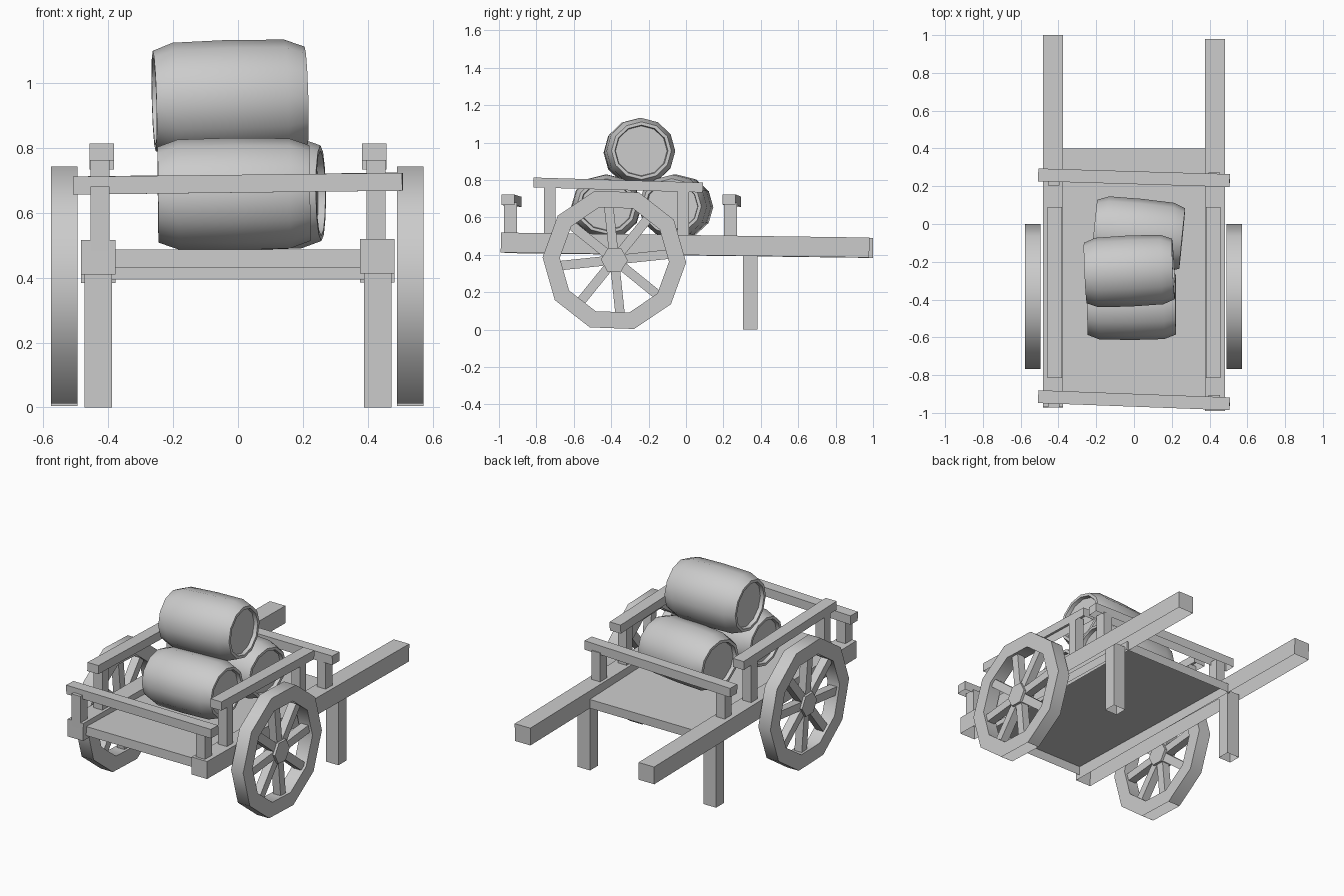
import bpy, bmesh, math
from mathutils import Vector, Matrix

if "Cube" in bpy.data.objects:
    bpy.data.objects.remove(bpy.data.objects["Cube"])

grey = bpy.data.materials.new("plain grey")
grey.use_nodes = True
grey.diffuse_color = (0.6, 0.6, 0.6, 1)
grey.node_tree.nodes["Principled BSDF"].inputs["Base Color"].default_value = (0.6, 0.6, 0.6, 1)


def finish(name, bm, smooth=None, open_bottom=False):
    bmesh.ops.recalc_face_normals(bm, faces=bm.faces)
    if open_bottom:
        # Leave the underside open
        middle = sum(v.co.z for v in bm.verts) / len(bm.verts)
        under = [f for f in bm.faces
                 if f.normal.z < -0.95 and f.calc_center_median().z < middle]
        bmesh.ops.delete(bm, geom=under, context='FACES')
    mesh = bpy.data.meshes.new(name)
    bm.to_mesh(mesh)
    bm.free()
    mesh.materials.append(grey)
    obj = bpy.data.objects.new(name, mesh)
    bpy.context.collection.objects.link(obj)
    if smooth:
        bpy.ops.object.select_all(action='DESELECT')
        obj.select_set(True)
        bpy.context.view_layer.objects.active = obj
        bpy.ops.object.shade_smooth_by_angle(angle=math.radians(smooth))


def frame(start, end):
    """Matrix with local x running from start to end, centred between them."""
    a, b = Vector(start), Vector(end)
    x = (b - a).normalized()
    up = Vector((0, 1, 0)) if abs(x.z) > 0.9 else Vector((0, 0, 1))
    y = up.cross(x).normalized()
    rot = Matrix((x, y, x.cross(y))).transposed().to_4x4()
    return Matrix.Translation((a + b) / 2) @ rot, (b - a).length


def add_beam(bm, start, end, width, height):
    m, length = frame(start, end)
    bmesh.ops.create_cube(bm, size=1, matrix=m @ Matrix.Diagonal((length, width, height, 1)))


def beam(name, start, end, width, height):
    bm = bmesh.new()
    add_beam(bm, start, end, width, height)
    finish(name, bm, open_bottom=True)


def add_lathe(bm, profile, sides, m, phase=0, closed=False):
    """Revolve (x, radius) points around local x."""
    rings = []
    for x, r in profile:
        rings.append([bm.verts.new(m @ Vector((x, r * math.cos(t), r * math.sin(t))))
                      for t in (phase + math.tau * i / sides for i in range(sides))])
    pairs = list(zip(rings, rings[1:]))
    if closed:
        pairs.append((rings[-1], rings[0]))
    else:
        bm.faces.new(rings[0])
        bm.faces.new(rings[-1])
    for p, q in pairs:
        for i in range(sides):
            j = (i + 1) % sides
            bm.faces.new((p[i], p[j], q[j], q[i]))


# Deck and the two long shafts
beam("deck", (0, -0.94, 0.459), (0, 0.40, 0.421), 0.78, 0.055)
beam("right_shaft", (-0.43, -0.97, 0.463), (-0.43, 1.0, 0.437), 0.106, 0.107)
beam("left_shaft", (0.429, -0.99, 0.466), (0.429, 0.98, 0.439), 0.106, 0.107)

# Legs, rail posts and side rails
for side, s in (("right", -1), ("left", 1)):
    beam(side + "_leg", (s * 0.43, 0.343, 0), (s * 0.43, 0.343, 0.42), 0.085, 0.077)
    for label, y in (("front", -0.938), ("back", 0.238)):
        beam(f"{side}_{label}_post", (s * 0.425, y, 0.48), (s * 0.425, y, 0.68), 0.06, 0.068)
    for label, y in (("front", -0.728), ("back", -0.015)):
        beam(f"{side}_{label}_side_post", (s * 0.425, y, 0.48), (s * 0.425, y, 0.765), 0.06, 0.06)
    beam(side + "_side_rail", (s * 0.42, -0.815, 0.787), (s * 0.42, 0.09, 0.76), 0.075, 0.053)

# Cross rails
beam("front_rail", (-0.507, -0.914, 0.683), (0.507, -0.952, 0.695), 0.068, 0.055)
beam("back_rail", (-0.507, 0.26, 0.684), (0.507, 0.23, 0.696), 0.068, 0.055)

# Wheels: faceted rim, eight spokes, six-sided hub
for side, x in (("right", -0.535), ("left", 0.531)):
    m = Matrix.Translation((x, -0.383, 0.373))
    turn = math.radians(-2)
    bm = bmesh.new()
    add_lathe(bm, [(-0.041, 0.384), (0.041, 0.384), (0.041, 0.292), (-0.041, 0.292)],
              10, m, turn, closed=True)
    finish(side + "_wheel_rim", bm, 40, open_bottom=True)
    bm = bmesh.new()
    for i in range(8):
        a = math.radians(6 + 45 * i)
        d = Vector((0, math.cos(a), math.sin(a)))
        add_beam(bm, m @ (d * 0.05), m @ (d * 0.3), 0.05, 0.05)
    finish(side + "_wheel_spokes", bm)
    bm = bmesh.new()
    add_lathe(bm, [(-0.04, 0.072), (0.04, 0.072)], 6, m, turn)
    finish(side + "_wheel_hub", bm)

# Slightly squashed barrels with recessed ends
half = [(0.212, 0.138), (0.234, 0.142), (0.234, 0.16), (0.172, 0.184)]
profile = [(-x, r) for x, r in half] + [(0, 0.188)] + half[::-1]
for name, start, end, squash in (
        ("front_barrel", (-0.245, -0.427, 0.655), (0.22, -0.425, 0.66), 0.92),
        ("back_barrel", (-0.21, -0.031, 0.655), (0.255, -0.077, 0.66), 0.92),
        ("top_barrel", (-0.262, -0.26, 0.944), (0.213, -0.238, 0.957), 0.965)):
    bm = bmesh.new()
    add_lathe(bm, profile, 12, frame(start, end)[0] @ Matrix.Diagonal((1, 1, squash, 1)))
    finish(name, bm, 35)
